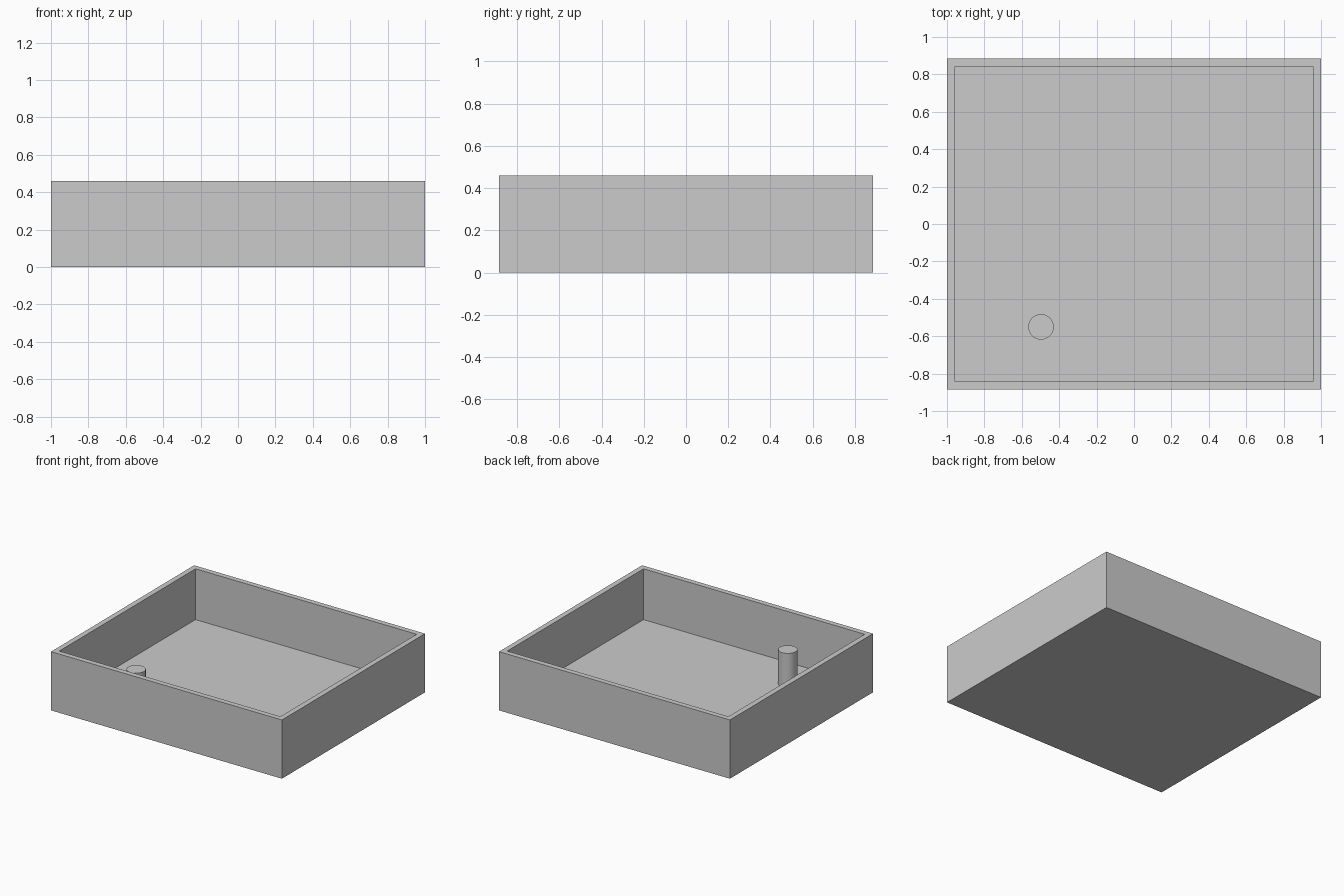
import bpy, bmesh

if "Cube" in bpy.data.objects:
    bpy.data.objects.remove(bpy.data.objects["Cube"])

W, D, H = 1.0, 0.885, 0.46      # half width, half depth, height
WALL, FLOOR = 0.042, 0.062


def finish(name, bm):
    bmesh.ops.recalc_face_normals(bm, faces=bm.faces)
    mesh = bpy.data.meshes.new(name)
    bm.to_mesh(mesh)
    bm.free()
    ob = bpy.data.objects.new(name, mesh)
    bpy.context.collection.objects.link(ob)
    return ob


# Open tray: a box whose top face is inset for the rim and pushed down to the floor
bm = bmesh.new()
bmesh.ops.create_cube(bm, size=2)
for v in bm.verts:
    v.co = (v.co.x * W, v.co.y * D, H if v.co.z > 0 else 0)
bm.normal_update()
top = max(bm.faces, key=lambda f: f.calc_center_median().z)
bmesh.ops.inset_region(bm, faces=[top], thickness=WALL, use_even_offset=True)
well = bmesh.ops.extrude_discrete_faces(bm, faces=[top])["faces"][0]
bmesh.ops.translate(bm, verts=well.verts, vec=(0, 0, FLOOR - H))
finish("tray", bm)

# Round peg standing on the floor near the front left corner
PEG_BOTTOM, PEG_TOP = FLOOR - 0.01, 0.33
bpy.ops.mesh.primitive_cylinder_add(
    vertices=48, radius=0.068, depth=PEG_TOP - PEG_BOTTOM,
    location=(-0.497, -0.55, (PEG_TOP + PEG_BOTTOM) / 2))
peg = bpy.context.object
peg.name = "peg"
bpy.ops.object.shade_smooth_by_angle()
